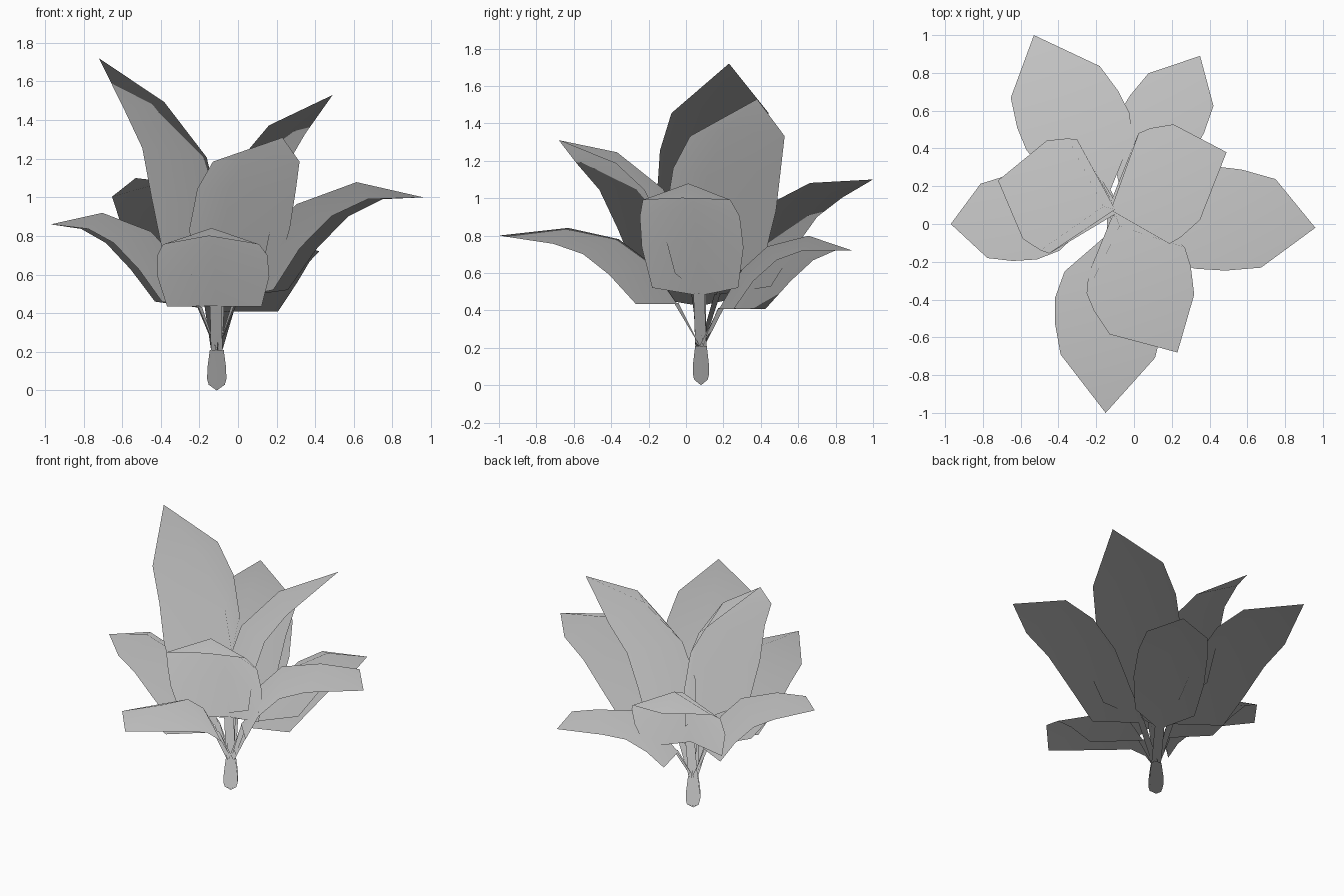
import bpy
from math import radians, sin, cos, atan2, hypot, pi
from mathutils import Vector

if "Cube" in bpy.data.objects:
    bpy.data.objects.remove(bpy.data.objects["Cube"])

CX, CY, CZ = -0.11, 0.08, 0.2      # crown where all leaf stalks meet

# Leaf template from the crown: (midrib r, h, edge r, h, half width, lean weight, body weight)
STALK = [(0.0, 0.0, 0.0, 0.0, 0.03, 0, 0),
         (0.12, 0.24, 0.14, 0.235, 0.03, 1.5, 0.3)]
BLADE = [(0.13, 0.24, 0.34, 0.235, 0.245, 1.7, 0.3),
         (0.28, 0.46, 0.48, 0.39, 0.29, 1.6, 0.7),
         (0.44, 0.58, 0.62, 0.50, 0.285, 1.1, 1.0),
         (0.71, 0.64, 0.78, 0.555, 0.25, 0.7, 1.0)]
TIP_ANGLE, TIP_LENGTH = radians(29), 1.235


def foliage_object(name, verts, faces):
    """Mesh with soft foliage normals: upward, tilted slightly out from the stem."""
    me = bpy.data.meshes.new(name)
    me.from_pydata(verts, [], faces)
    me.update()
    for p in me.polygons:
        p.use_smooth = True
    normals = []
    for v in me.vertices:
        out = Vector((v.co.x - CX, v.co.y - CY, 0))
        normals.append((out * 0.15 + Vector((0, 0, 1))).normalized())
    me.normals_split_custom_set_from_vertices(normals)
    ob = bpy.data.objects.new(name, me)
    bpy.context.collection.objects.link(ob)
    return ob


def leaf(name, tip, width, body=1.0, twist=0.0, lean=0.0, swing=0.0, droop=1.0):
    """Arched leaf on a thin stalk: the template is pitched and scaled to reach its tip."""
    dx, dy, dz = tip[0] - CX, tip[1] - CY, tip[2] - CZ
    reach = hypot(dx, dy)
    az = atan2(dy, dx) + radians(swing)
    tip_pitch = atan2(dz, reach) - TIP_ANGLE
    tip_scale = hypot(reach, dz) / TIP_LENGTH
    side_az = az + radians(twist) + pi / 2
    side = Vector((cos(side_az), sin(side_az), 0))

    def place(r, h, pitch, scale):
        r, h = (r * cos(pitch) - h * sin(pitch)) * scale, (r * sin(pitch) + h * cos(pitch)) * scale
        return Vector((CX + r * cos(az), CY + r * sin(az), CZ + h))

    verts, faces = [], []
    for i, (mr, mh, er, eh, w, lw, bw) in enumerate(STALK + BLADE):
        hw = w * (width if i >= len(STALK) else 1)
        pitch = tip_pitch - radians(lean * lw)
        scale = tip_scale * (1 + (body - 1) * bw)
        mid = place(mr, mh, pitch, scale)
        edge = mid + (place(er, eh, pitch, scale) - mid) * droop
        verts += [edge + side * hw, mid, edge - side * hw]
        if i:
            a, b = 3 * (i - 1), 3 * i
            faces += [(a, a + 1, b + 1, b), (a + 1, a + 2, b + 2, b + 1)]
    t, b = len(verts), len(verts) - 3
    verts.append(Vector(tip))
    faces += [(b, b + 1, t), (b + 1, b + 2, t)]
    return foliage_object(name, verts, faces)


# Upright inner leaves
leaf("leaf_tall_left", (-0.72, 0.23, 1.72), 1.07, 1.04, 0, 4)
leaf("leaf_tall_right", (0.49, 0.38, 1.53), 1.05, 1.05, -11, 1)
leaf("leaf_upper_front", (0.23, -0.68, 1.31), 0.99, 1.07, 5, 1, -4)
# Spreading outer leaves
leaf("leaf_back_left", (-0.53, 1.0, 1.1), 1.0, 1.04, -5, 1)
leaf("leaf_back_right", (0.35, 0.89, 0.72), 0.77, 1.08, 3)
leaf("leaf_right", (0.96, -0.02, 1.0), 0.95, 1.1, -4, -1)
leaf("leaf_left", (-0.97, 0.0, 0.86), 0.79, 1.11, 0, 0, 0, 1.15)
leaf("leaf_front", (-0.15, -1.0, 0.8), 1.0)

# Stem bulb: six-sided spindle with a pointed foot
N = 6
profile = [(0.042, 0.03), (0.05, 0.06), (0.048, 0.12), (0.036, 0.21)]
verts = [(CX, CY, 0)]
for r, z in profile:
    verts += [(CX + r * cos(2 * pi * k / N), CY + r * sin(2 * pi * k / N), z) for k in range(N)]
faces = [(0, 1 + (k + 1) % N, 1 + k) for k in range(N)]
for j in range(len(profile) - 1):
    a, b = 1 + j * N, 1 + (j + 1) * N
    faces += [(a + k, a + (k + 1) % N, b + (k + 1) % N, b + k) for k in range(N)]
top = 1 + (len(profile) - 1) * N
faces.append(tuple(range(top, top + N)))
foliage_object("stem", verts, faces)
